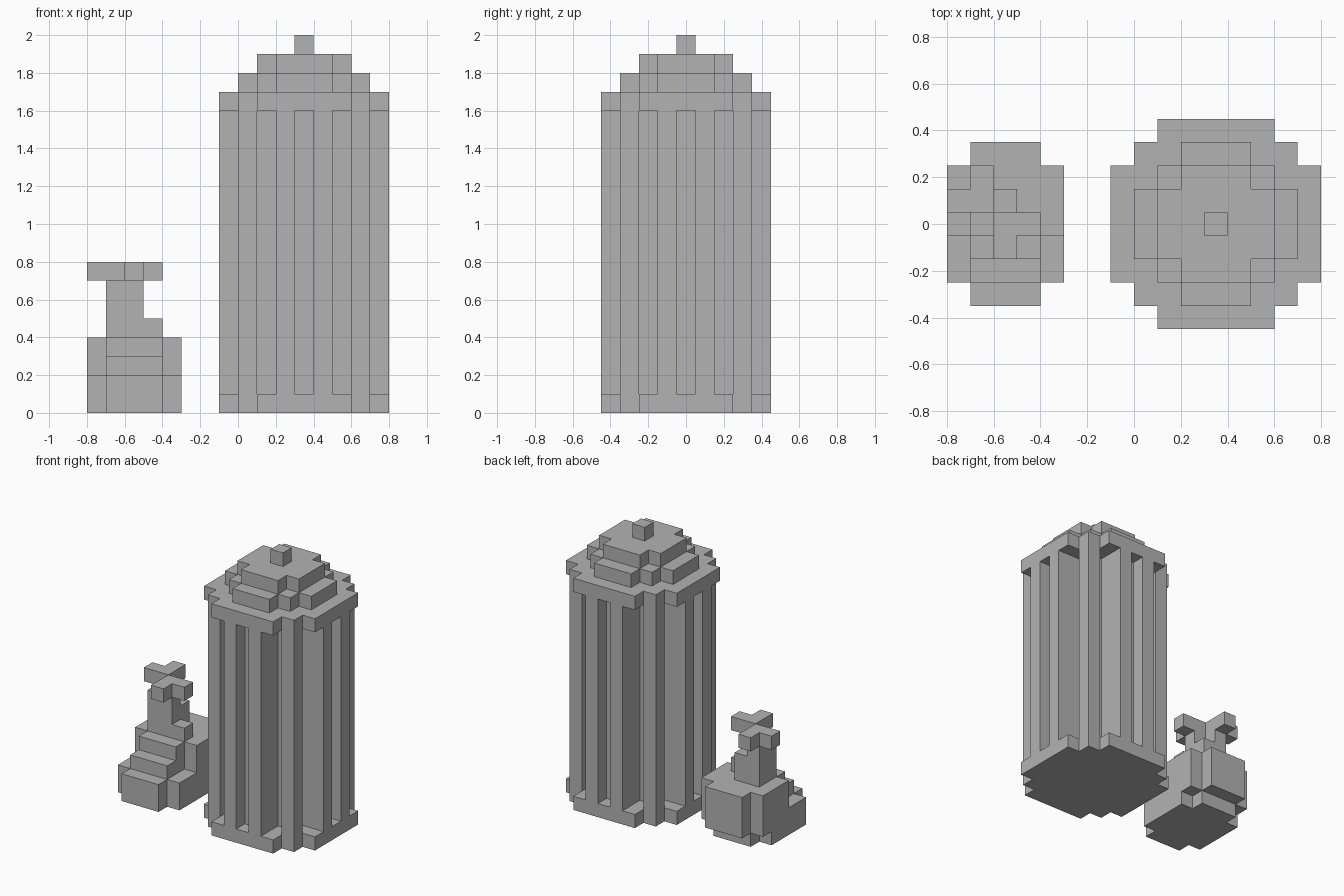
import bpy
import bmesh
from mathutils import Vector

UNIT = 0.1
TOWER_X = 0.35
HYDRANT_X = -0.55

cube = bpy.data.objects.get("Cube")
if cube:
    bpy.data.objects.remove(cube, do_unlink=True)

stone = bpy.data.materials.new("stone_grey")
stone.use_nodes = True
grey = (0.45, 0.45, 0.45, 1.0)
stone.diffuse_color = grey
stone.node_tree.nodes["Principled BSDF"].inputs["Base Color"].default_value = grey


def block(x0, x1, y0, y1, z0, z1):
    """Set of grid cells; all limits are inclusive."""
    return {(x, y, z) for x in range(x0, x1 + 1)
            for y in range(y0, y1 + 1) for z in range(z0, z1 + 1)}


def centred(half_x, half_y, z0, z1):
    return block(-half_x, half_x, -half_y, half_y, z0, z1)


def build(name, cells, centre_x):
    """Skin the outside of a cell set and merge its flat faces."""
    bm = bmesh.new()
    for cell in cells:
        middle = Vector(cell) + Vector((0, 0, 0.5))
        for axis in range(3):
            for sign in (-1, 1):
                normal = Vector((0, 0, 0))
                normal[axis] = sign
                if tuple(int(c + n) for c, n in zip(cell, normal)) in cells:
                    continue
                u = Vector((0, 0, 0))
                u[(axis + 1) % 3] = 0.5
                v = normal.cross(u)
                corners = (-u - v, u - v, u + v, v - u)
                bm.faces.new([bm.verts.new((middle + normal / 2 + c) * UNIT)
                              for c in corners])
    bmesh.ops.remove_doubles(bm, verts=bm.verts, dist=0.001)
    bmesh.ops.dissolve_limit(bm, angle_limit=0.01, verts=bm.verts, edges=bm.edges)
    mesh = bpy.data.meshes.new(name)
    bm.to_mesh(mesh)
    bm.free()
    mesh.materials.append(stone)
    obj = bpy.data.objects.new(name, mesh)
    obj.location.x = centre_x
    bpy.context.collection.objects.link(obj)
    return obj


def stepped_disc(z):
    return centred(4, 2, z, z) | centred(3, 3, z, z) | centred(2, 4, z, z)


# Tower: foot and rim share one stepped outline
build("tower_foot", stepped_disc(0), TOWER_X)
build("tower_rim", stepped_disc(16), TOWER_X)

# Fluted shaft: core with four corner posts and paired ribs
shaft = centred(3, 1, 1, 15) | centred(2, 2, 1, 15) | centred(1, 3, 1, 15)
for sx in (-1, 1):
    for sy in (-1, 1):
        for px, py in ((3, 3), (1, 4), (4, 1)):
            shaft |= block(sx * px, sx * px, sy * py, sy * py, 1, 15)
build("tower_shaft", shaft, TOWER_X)

# Roof tiers and finial
build("roof_lower_tier",
      centred(3, 1, 17, 17) | centred(2, 2, 17, 17) | centred(1, 3, 17, 17), TOWER_X)
build("roof_upper_tier", centred(2, 1, 18, 18) | centred(1, 2, 18, 18), TOWER_X)
build("roof_finial", centred(0, 0, 19, 19), TOWER_X)

# Small pedestal: stepped at the front, overhanging at the back
pedestal = block(-2, 2, -2, 1, 0, 0) | block(-1, 1, -3, 2, 0, 0)
pedestal |= block(-2, 2, -2, 2, 1, 1) | block(-1, 1, -3, 3, 1, 1)
pedestal |= block(-2, 2, 0, 2, 2, 3)
pedestal |= block(-1, 1, -2, 3, 2, 2) | block(-1, 1, -1, 3, 3, 3)
build("pedestal", pedestal, HYDRANT_X)

# Stem with a notched back corner and a small side spout
stem = block(-1, 0, 0, 1, 4, 6) - block(0, 0, 1, 1, 6, 6)
build("stem", stem | block(1, 1, 0, 0, 4, 4), HYDRANT_X)

# Cross handle: two L shapes meeting at a corner
build("handle_back", block(-2, -1, 1, 1, 7, 7) | block(-1, -1, 2, 2, 7, 7), HYDRANT_X)
build("handle_front", block(0, 1, 0, 0, 7, 7) | block(0, 0, -1, -1, 7, 7), HYDRANT_X)
